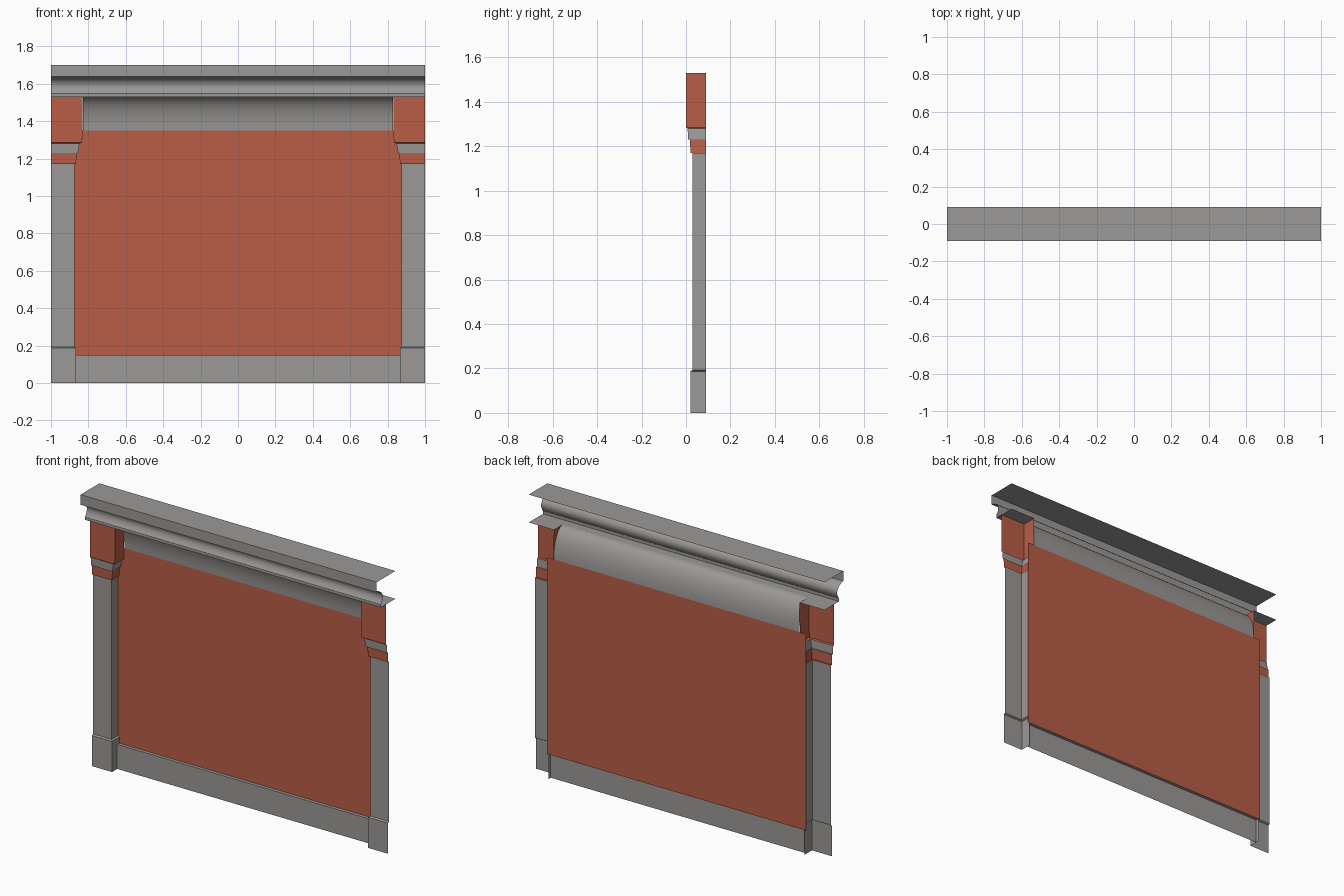
import bpy, math

if "Cube" in bpy.data.objects:
    bpy.data.objects.remove(bpy.data.objects["Cube"])


def material(name, rgb):
    m = bpy.data.materials.new(name)
    m.diffuse_color = (*rgb, 1.0)
    m.use_nodes = True
    m.node_tree.nodes["Principled BSDF"].inputs["Base Color"].default_value = m.diffuse_color
    return m


GREY = material("stone_grey", (0.33, 0.32, 0.31))
RED = material("brick_red", (0.48, 0.11, 0.062))
BACK = 0.09


def sheet(name, rows, mats, smooth=0, mirror=False, row_mats=None):
    """Open surface skinned through rows of points, bottom row first."""
    n = len(rows[0])
    verts = [p for row in rows for p in row]
    faces = [(r * n + c, r * n + c + 1, (r + 1) * n + c + 1, (r + 1) * n + c)
             for r in range(len(rows) - 1) for c in range(n - 1)]
    me = bpy.data.meshes.new(name)
    me.from_pydata(verts, [], faces)
    for m in mats:
        me.materials.append(m)
    if row_mats:
        for i, poly in enumerate(me.polygons):
            poly.material_index = row_mats[i // (n - 1)]
    me.update()
    ob = bpy.data.objects.new(name, me)
    bpy.context.collection.objects.link(ob)
    if mirror:
        ob.modifiers.new("mirror", "MIRROR").use_mirror_merge = False
    if smooth:
        bpy.ops.object.select_all(action="DESELECT")
        ob.select_set(True)
        bpy.context.view_layer.objects.active = ob
        bpy.ops.object.shade_smooth_by_angle(angle=math.radians(smooth))
    return ob


def moulding(name, half, profile, mat, smooth=0):
    """Profile of (y, z) points run along x."""
    return sheet(name, [[(-half, y, z), (half, y, z)] for y, z in profile], [mat], smooth)


# brick wall panel
moulding("wall_panel", 0.875, [(BACK, 0.15), (BACK, 1.35)], RED)

# baseboard with a ledge back to the wall
moulding("baseboard", 0.865, [(0.07, 0), (0.07, 0.15), (BACK, 0.15)], GREY)

# coved frieze under the cornice
cove = [(BACK - 0.085 * (1 - math.cos(a)), 1.35 + 0.18 * math.sin(a))
        for a in (math.pi / 2 * i / 10 for i in range(11))]
moulding("frieze_cove", 0.83, cove, GREY, 40)

# cornice: soffit, scotia, front fillet and top
moulding("cornice", 1.0, [
    (0.005, 1.53), (-0.048, 1.53), (-0.048, 1.548), (-0.038, 1.562),
    (-0.031, 1.58), (-0.031, 1.598), (-0.04, 1.615), (-0.055, 1.628),
    (-0.075, 1.635), (-0.09, 1.638), (-0.09, 1.70), (BACK, 1.70)], GREY, 35)

# soffit plates above the capitals
sheet("soffit_plates", [[(0.83, y, 1.53), (1, y, 1.53)] for y in (BACK, 0.005)],
      [GREY], mirror=True)

# columns: (height, inner x, front y, colour of the band above)
steps = [(0, 0.865, 0.02, 0), (0.187, 0.865, 0.02, 0), (0.193, 0.875, 0.03, 0),
         (1.17, 0.875, 0.03, 1), (1.17, 0.867, 0.02, 1), (1.23, 0.86, 0.018, 0),
         (1.23, 0.856, 0.01, 0), (1.28, 0.847, 0.007, 1), (1.285, 0.833, 0.0, 1),
         (1.53, 0.83, 0.0, 1)]
sheet("columns", [[(x, BACK, z), (x, y, z), (1, y, z)] for z, x, y, _ in steps],
      [GREY, RED], mirror=True, row_mats=[s[3] for s in steps[:-1]])
